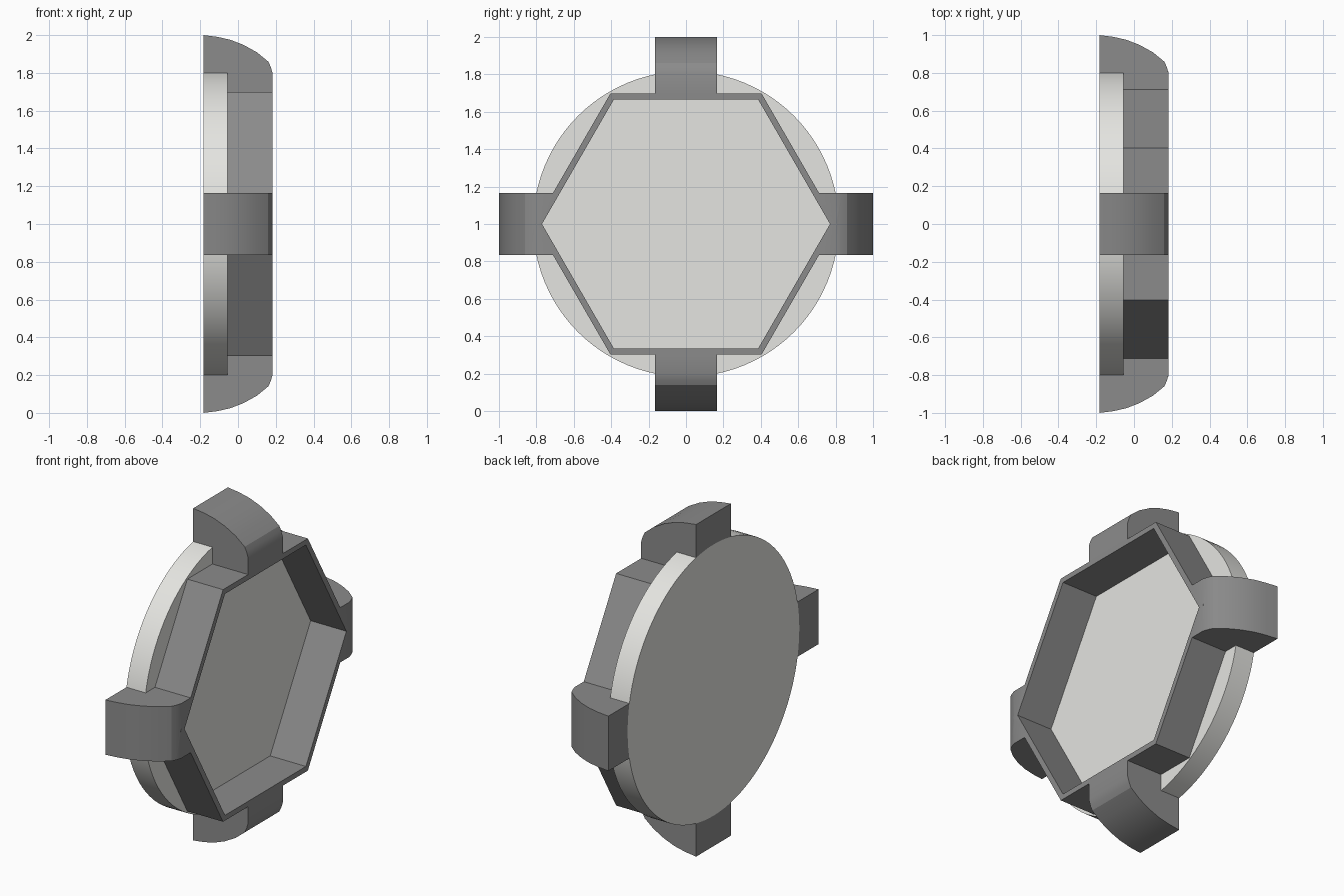
import bpy, bmesh, math
from mathutils import Matrix, Vector

cube = bpy.data.objects.get("Cube")
if cube:
    bpy.data.objects.remove(cube, do_unlink=True)

BACK, SEAT, FRONT = -0.183, -0.055, 0.183   # depth levels along x
CENTRE = Vector((0, 0, 1))


def material(name, colour):
    m = bpy.data.materials.new(name)
    m.use_nodes = True
    m.diffuse_color = colour
    m.node_tree.nodes["Principled BSDF"].inputs["Base Color"].default_value = colour
    return m


light_grey = material("light grey", (0.78, 0.78, 0.75, 1))
dark_grey = material("dark grey", (0.26, 0.26, 0.26, 1))


def extrude(name, points, direction, mat):
    """Solid made by pushing a flat outline along a direction."""
    bm = bmesh.new()
    face = bm.faces.new([bm.verts.new(p) for p in points])
    moved = bmesh.ops.extrude_face_region(bm, geom=[face])["geom"]
    bmesh.ops.translate(bm, vec=direction,
                        verts=[v for v in moved if isinstance(v, bmesh.types.BMVert)])
    bmesh.ops.recalc_face_normals(bm, faces=bm.faces)
    mesh = bpy.data.meshes.new(name)
    bm.to_mesh(mesh)
    bm.free()
    mesh.materials.append(mat)
    obj = bpy.data.objects.new(name, mesh)
    bpy.context.collection.objects.link(obj)
    return obj


def prism(name, radius, sides, x0, x1, mat):
    """Regular prism along x with a corner on +y."""
    ring = [CENTRE + Vector((x0, radius * math.cos(a), radius * math.sin(a)))
            for a in (2 * math.pi * i / sides for i in range(sides))]
    return extrude(name, ring, Vector((x1 - x0, 0, 0)), mat)


def combine(target, tool, operation):
    """Apply a boolean and discard the tool."""
    mod = target.modifiers.new("combine", 'BOOLEAN')
    mod.operation, mod.solver, mod.object = operation, 'EXACT', tool
    bpy.context.view_layer.objects.active = target
    bpy.ops.object.modifier_apply(modifier=mod.name)
    tool.hide_render = True
    bpy.data.objects.remove(tool, do_unlink=True)


def smooth(obj):
    bpy.ops.object.select_all(action='DESELECT')
    obj.select_set(True)
    bpy.context.view_layer.objects.active = obj
    bpy.ops.object.shade_smooth_by_angle(angle=math.radians(25))


# Round backing disc
disc = prism("backing_disc", 0.817, 96, BACK, SEAT, light_grey)

# Hexagonal frame with four curved lugs
frame = prism("hexagonal_frame", 0.807, 6, SEAT, FRONT, dark_grey)
half = 0.165
profile = [(BACK, 0.6), (BACK, 1.0), (-0.11, 0.991), (-0.04, 0.975), (0.03, 0.948),
           (0.1, 0.909), (0.16, 0.86), (0.172, 0.835), (FRONT, 0.8), (FRONT, 0.6)]
for i in range(4):
    turn = Matrix.Rotation(i * math.pi / 2, 3, 'X')
    outline = [CENTRE + turn @ Vector((x, -half, r)) for x, r in profile]
    lug = extrude("lug", outline, turn @ Vector((0, 2 * half, 0)), dark_grey)
    combine(frame, lug, 'UNION')

# Open the hexagonal pocket and the seat for the disc
combine(frame, prism("pocket_cutter", 0.77, 6, -0.4, 0.4, dark_grey), 'DIFFERENCE')
combine(frame, prism("seat_cutter", 0.817, 96, -0.4, SEAT, dark_grey), 'DIFFERENCE')

smooth(disc)
smooth(frame)
